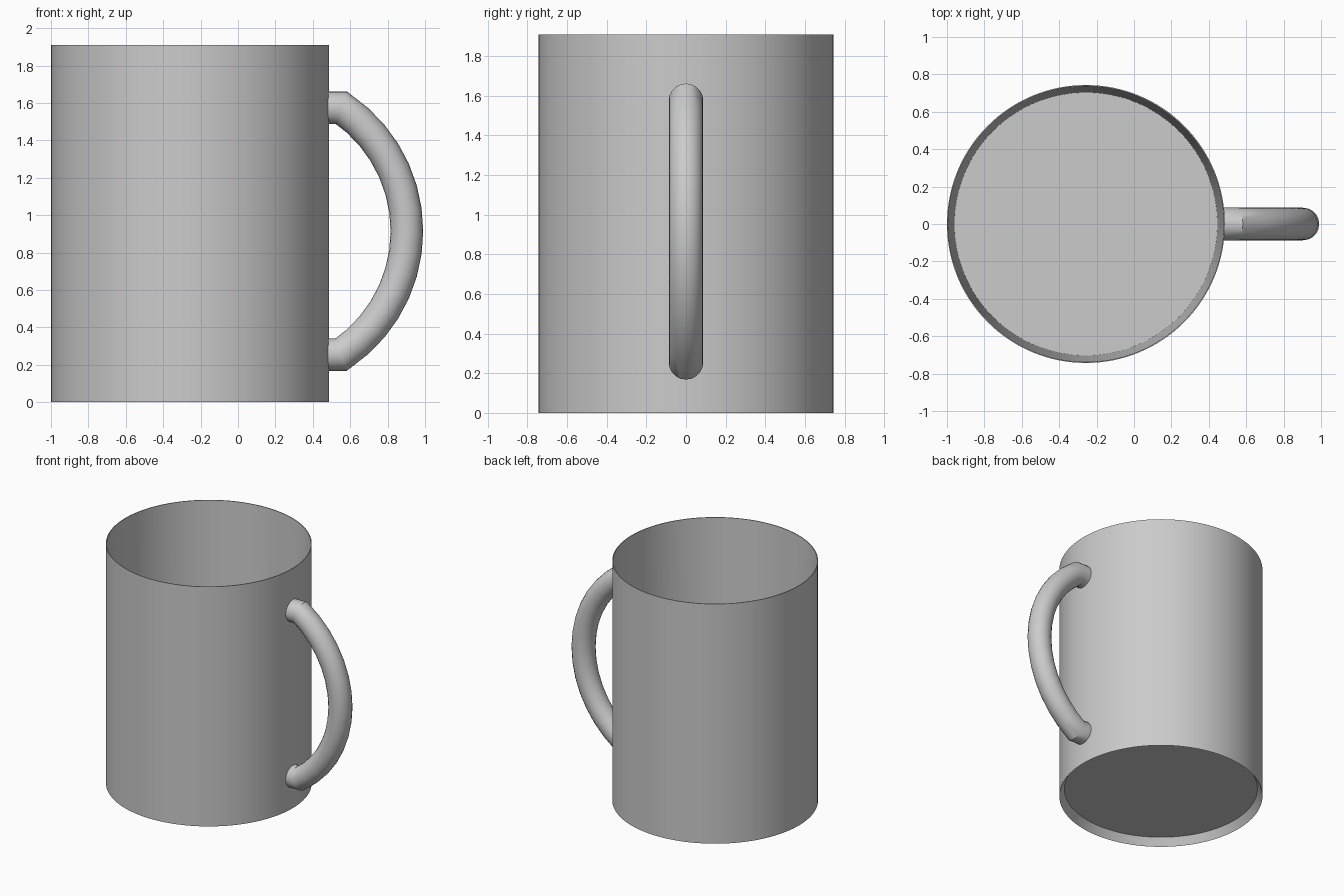
import bpy, bmesh, math
from mathutils import Vector

if "Cube" in bpy.data.objects:
    bpy.data.objects.remove(bpy.data.objects["Cube"])

CX, R, H = -0.257, 0.743, 1.91


def finish(bm, name, angle):
    bmesh.ops.remove_doubles(bm, verts=bm.verts, dist=1e-5)
    bmesh.ops.recalc_face_normals(bm, faces=bm.faces)
    mesh = bpy.data.meshes.new(name)
    bm.to_mesh(mesh)
    bm.free()
    ob = bpy.data.objects.new(name, mesh)
    bpy.context.collection.objects.link(ob)
    bpy.ops.object.select_all(action='DESELECT')
    ob.select_set(True)
    bpy.context.view_layer.objects.active = ob
    bpy.ops.object.shade_smooth_by_angle(angle=math.radians(angle))
    return ob


def bridge(bm, rings):
    for a, b in zip(rings, rings[1:]):
        n = len(a)
        for i in range(n):
            j = (i + 1) % n
            bm.faces.new((a[i], a[j], b[j], b[i]))


# Mug body: recessed base, straight outer wall, thin rim, slightly tapered inside
bm = bmesh.new()
N = 128
profile = [(0.706, 0.06), (R, 0.0), (R, H), (R - 0.006, H), (0.703, 0.08)]
rings = [[bm.verts.new((CX + r * math.cos(2 * math.pi * i / N),
                        r * math.sin(2 * math.pi * i / N), z)) for i in range(N)]
         for r, z in profile]
bridge(bm, rings)
bm.faces.new(rings[0])
bm.faces.new(rings[-1])
finish(bm, "mug_body", 25)

# Handle: round tube along a circular arc with a short straight stub at each end
tube, mid_z, half, apex, end_x = 0.087, 0.915, 0.66, 0.903, 0.552
sag = apex - end_x
arc_r = (half ** 2 + sag ** 2) / (2 * sag)
span = math.asin(half / arc_r)
STEPS, SIDES = 14, 20
path = [Vector((0.477, 0, mid_z + half))]
for i in range(STEPS + 1):
    a = span * (1 - 2 * i / STEPS)
    path.append(Vector((apex - arc_r + arc_r * math.cos(a), 0, mid_z + arc_r * math.sin(a))))
path.append(Vector((0.477, 0, mid_z - half)))

bm = bmesh.new()
rings = []
for i, p in enumerate(path):
    d0 = (p - path[max(i - 1, 0)]).normalized()
    d1 = (path[min(i + 1, len(path) - 1)] - p).normalized()
    t = (d0 + d1).normalized()
    ref = d0 if d0.length > 0 else d1
    side = Vector((-t.z, 0, t.x)) / max(t.dot(ref), 0.5)   # mitred joint
    rings.append([bm.verts.new(p + side * tube * math.cos(2 * math.pi * k / SIDES)
                               + Vector((0, tube * math.sin(2 * math.pi * k / SIDES), 0)))
                  for k in range(SIDES)])
bridge(bm, rings)
bm.faces.new(rings[0])
bm.faces.new(rings[-1])
finish(bm, "handle", 30)
